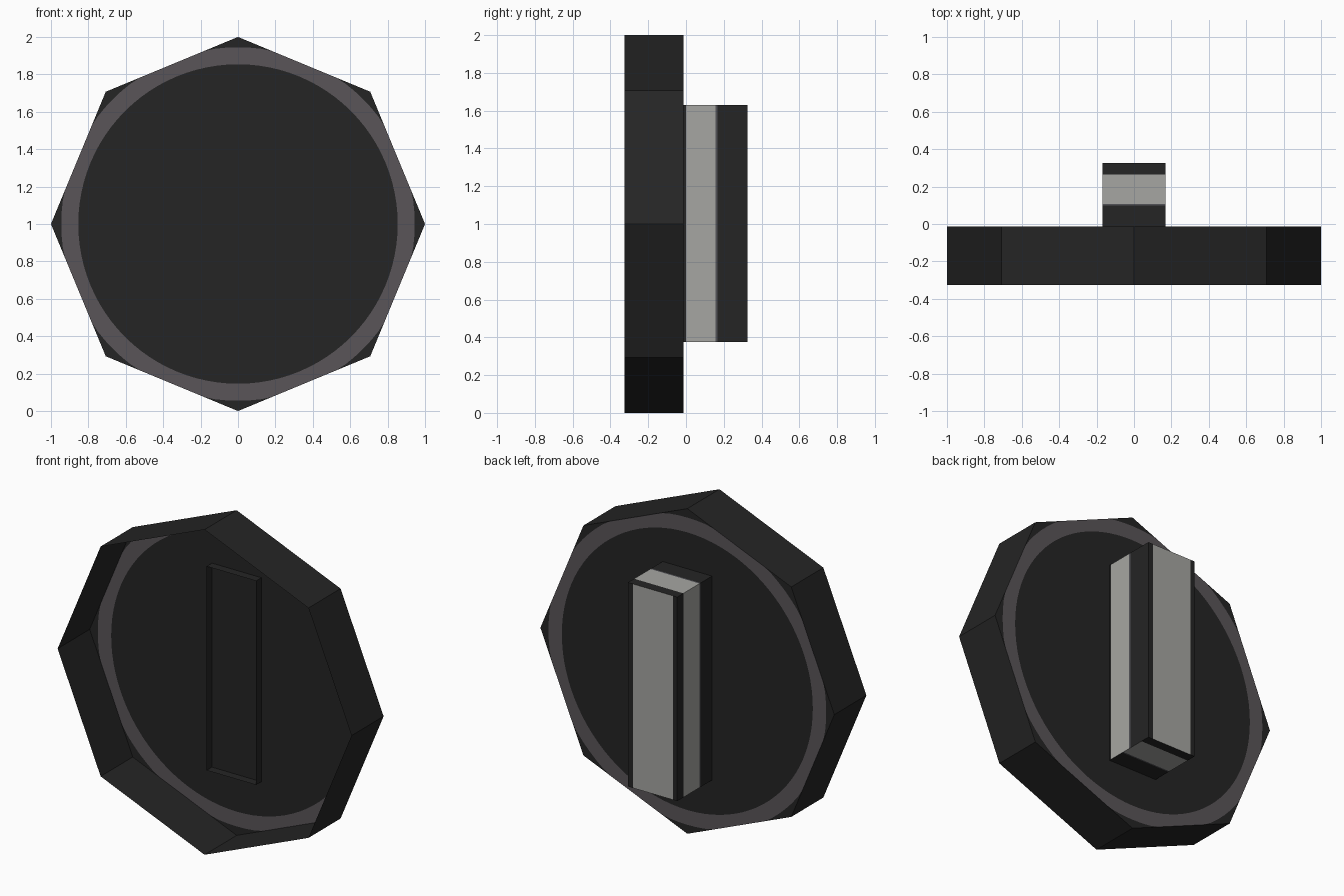
import bpy, bmesh, math

if "Cube" in bpy.data.objects:
    bpy.data.objects.remove(bpy.data.objects["Cube"])


def material(name, rgb):
    m = bpy.data.materials.new(name)
    m.diffuse_color = (*rgb, 1)
    m.use_nodes = True
    m.node_tree.nodes["Principled BSDF"].inputs["Base Color"].default_value = m.diffuse_color
    return m


BLACK = material("black", (0.018, 0.018, 0.018))
RING = material("ring grey", (0.100, 0.090, 0.098))
LIGHT = material("light grey", (0.38, 0.38, 0.36))
EDGE = material("edge grey", (0.085, 0.085, 0.095))

BACK, FRONT, CZ = -0.013, -0.325, 1.0


def finish(bm, name, mats):
    bmesh.ops.remove_doubles(bm, verts=bm.verts, dist=1e-4)
    me = bpy.data.meshes.new(name)
    bm.to_mesh(me)
    bm.free()
    for m in mats:
        me.materials.append(m)
    ob = bpy.data.objects.new(name, me)
    bpy.context.collection.objects.link(ob)
    return ob


def quad(bm, pts, mat=0):
    f = bm.faces.new([bm.verts.new(p) for p in pts])
    f.material_index = mat


# Octagonal plate with a painted ring clipped by the octagon
def octagon_radius(a):
    step = math.pi / 4
    return math.cos(step / 2) / math.cos(a % step - step / 2)


def polar(r, a, y):
    return (r * math.cos(a), y, CZ + r * math.sin(a))


N = 96
bm = bmesh.new()
for i in range(N):
    a, b = 2 * math.pi * i / N, 2 * math.pi * (i + 1) / N
    ra, rb = octagon_radius(a), octagon_radius(b)
    ma, mb = min(0.945, ra), min(0.945, rb)
    quad(bm, [polar(0, a, BACK), polar(0.854, b, BACK), polar(0.854, a, BACK)])
    quad(bm, [polar(0.854, a, BACK), polar(0.854, b, BACK),
              polar(mb, b, BACK), polar(ma, a, BACK)], 1)
    if ra - ma > 1e-4 or rb - mb > 1e-4:
        quad(bm, [polar(ma, a, BACK), polar(mb, b, BACK),
                  polar(rb, b, BACK), polar(ra, a, BACK)])
bmesh.ops.remove_doubles(bm, verts=bm.verts, dist=1e-4)
bmesh.ops.dissolve_degenerate(bm, edges=bm.edges, dist=1e-5)
for f in bm.faces:
    f.normal_update()
    if f.normal.y < 0:
        f.normal_flip()
finish(bm, "octagon_plate", [BLACK, RING])

# Thin rim wall around the plate, open at the front
bm = bmesh.new()
for i in range(8):
    a, b = math.pi / 4 * i, math.pi / 4 * (i + 1)
    quad(bm, [polar(1, a, FRONT), polar(1, a, BACK),
              polar(1, b, BACK), polar(1, b, FRONT)])
bmesh.ops.remove_doubles(bm, verts=bm.verts, dist=1e-4)
for f in bm.faces:
    f.normal_update()
    c = f.calc_center_median()
    if f.normal.x * c.x + f.normal.z * (c.z - CZ) < 0:
        f.normal_flip()
finish(bm, "octagon_rim", [BLACK])

# Bar handle through the plate, with light stripes on each side and the end
X, Z0, Z1, Y0, Y1 = 0.168, 0.375, 1.63, -0.065, 0.325
corners = [(X, Z0), (X, Z1), (-X, Z1), (-X, Z0)]
right_bands = [(Y0, 0), (0, 1), (0.155, 2), (0.168, 0), (Y1, 0)]
other_bands = [(Y0, 0), (0.099, 2), (0.108, 1), (0.265, 0), (Y1, 0)]
bm = bmesh.new()
for i in range(4):
    (xa, za), (xb, zb) = corners[i], corners[(i + 1) % 4]
    bands = right_bands if i == 0 else other_bands
    for (ya, mat), (yb, _) in zip(bands, bands[1:]):
        quad(bm, [(xa, ya, za), (xa, yb, za), (xb, yb, zb), (xb, ya, zb)], mat)
ends = [(-X, 0), (-0.138, 1), (0.134, 0), (X, 0)]
for (xa, mat), (xb, _) in zip(ends, ends[1:]):
    quad(bm, [(xa, Y1, Z0), (xa, Y1, Z1), (xb, Y1, Z1), (xb, Y1, Z0)], mat)
for f in bm.faces:
    f.normal_update()
    c = f.calc_center_median()
    if f.normal.x * c.x + f.normal.z * (c.z - CZ) + f.normal.y < 0:
        f.normal_flip()
finish(bm, "bar_handle", [BLACK, LIGHT, EDGE])
